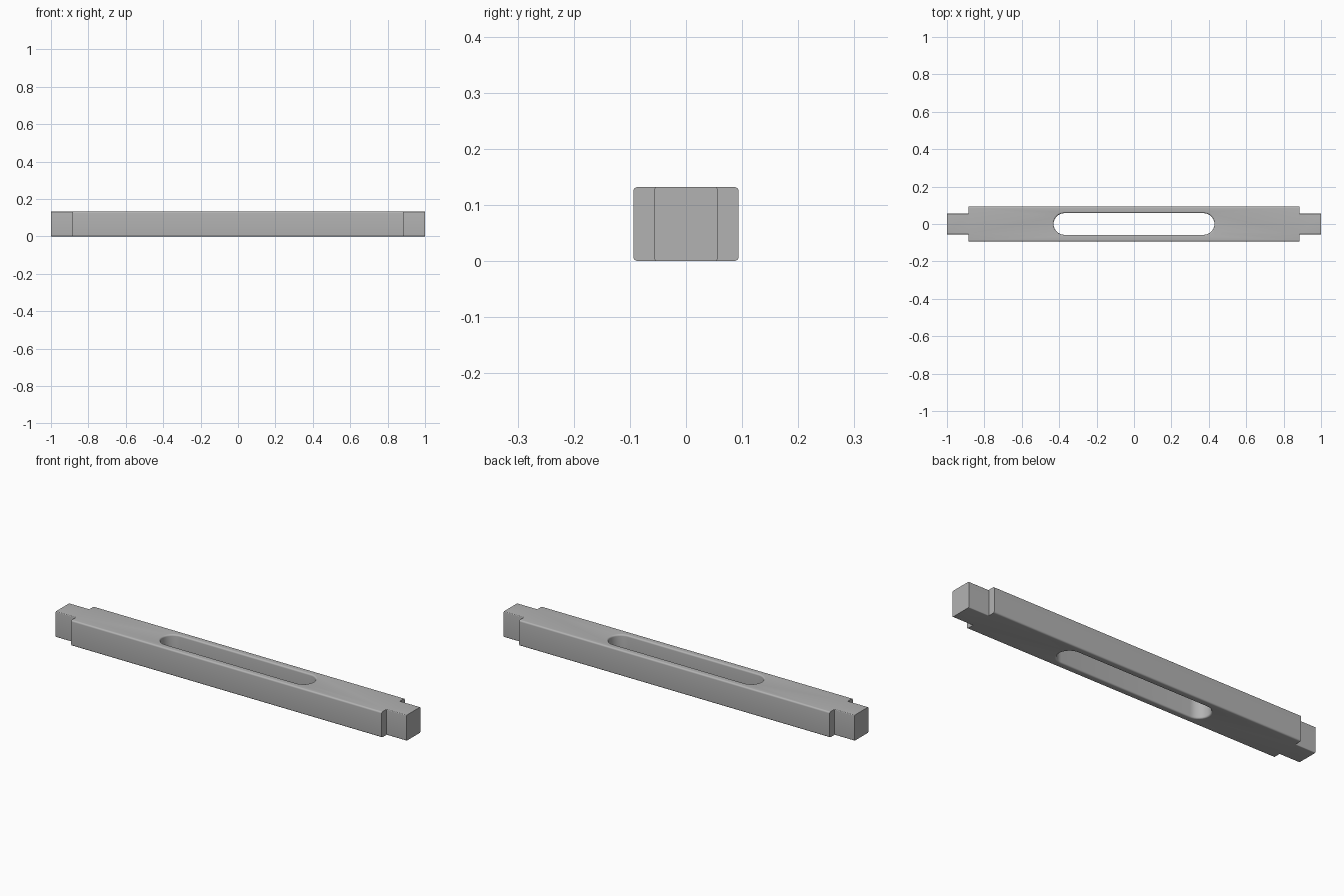
import bpy
import bmesh
from math import sin, cos, pi

HEIGHT = 0.132
SHOULDER = 0.885      # x where the bar steps down to its tenons
EDGE = 0.008          # rounding radius of the bar and slot rims

cube = bpy.data.objects.get("Cube")
if cube:
    bpy.data.objects.remove(cube, do_unlink=True)

grey = bpy.data.materials.new("plain grey")
grey.use_nodes = True
colour = (0.45, 0.45, 0.45, 1)
grey.diffuse_color = colour
grey.node_tree.nodes["Principled BSDF"].inputs["Base Color"].default_value = colour


def loft(name, rings):
    """Closed solid through a list of matching point rings."""
    bm = bmesh.new()
    loops = [[bm.verts.new(p) for p in ring] for ring in rings]
    for a, b in zip(loops, loops[1:]):
        for i in range(len(a)):
            j = (i + 1) % len(a)
            bm.faces.new((a[i], a[j], b[j], b[i]))
    bm.faces.new(loops[0])
    bm.faces.new(loops[-1])
    bmesh.ops.recalc_face_normals(bm, faces=bm.faces)
    mesh = bpy.data.meshes.new(name)
    bm.to_mesh(mesh)
    bm.free()
    mesh.materials.append(grey)
    obj = bpy.data.objects.new(name, mesh)
    bpy.context.collection.objects.link(obj)
    return obj


def round_outline(half_a, half_b, radius, steps):
    """Rectangle outline with rounded corners."""
    points = []
    for k, (sa, sb) in enumerate(((1, 1), (-1, 1), (-1, -1), (1, -1))):
        for s in range(steps + 1):
            t = (k + s / steps) * pi / 2
            points.append((sa * (half_a - radius) + radius * cos(t),
                           sb * (half_b - radius) + radius * sin(t)))
    return points


def bar(name, half_length, half_width, radius):
    """Long-edge-rounded bar lying along x."""
    outline = round_outline(half_width, HEIGHT / 2, radius, 6)
    return loft(name, [[(x, y, z + HEIGHT / 2) for y, z in outline]
                       for x in (-half_length, half_length)])


def slot_cutter():
    """Round-ended slot that flares out at both faces."""
    levels = [(-0.02, EDGE)]
    arc = [i * pi / 12 for i in range(7)]
    levels += [(EDGE * (1 - cos(pi / 2 - t)), EDGE * (1 - sin(pi / 2 - t)))
               for t in reversed(arc)][::-1]
    # lower rim: widest at the face, tangent to the wall higher up
    lower = [(EDGE * sin(t), EDGE * (1 - cos(pi / 2 - t))) for t in arc]
    lower = [(EDGE * (1 - cos(t)), EDGE * (1 - sin(t))) for t in arc]
    levels = [(-0.02, EDGE)] + lower
    levels += [(HEIGHT - z, flare) for z, flare in reversed(levels)]
    rings = []
    for z, flare in levels:
        r = 0.058 + flare
        ring = []
        for side, start in ((1, -pi / 2), (-1, pi / 2)):
            for s in range(17):
                t = start + s * pi / 16
                ring.append((side * 0.372 + r * cos(t), r * sin(t), z))
        rings.append(ring)
    return loft("slot_cutter", rings)


def combine(target, other, operation):
    mod = target.modifiers.new(operation.lower(), 'BOOLEAN')
    mod.operation = operation
    mod.solver = 'EXACT'
    mod.object = other
    bpy.context.view_layer.objects.active = target
    bpy.ops.object.modifier_apply(modifier=mod.name)
    bpy.data.objects.remove(other, do_unlink=True)


# Main bar, with a narrower core standing out as a tenon at each end
rail = bar("slotted_rail", SHOULDER, 0.094, EDGE)
combine(rail, bar("tenon_core", 1.0, 0.056, 0.004), 'UNION')

# Through slot in the middle
combine(rail, slot_cutter(), 'DIFFERENCE')

bpy.ops.object.select_all(action='DESELECT')
rail.select_set(True)
bpy.context.view_layer.objects.active = rail
bpy.ops.object.shade_smooth_by_angle(angle=pi / 6)
